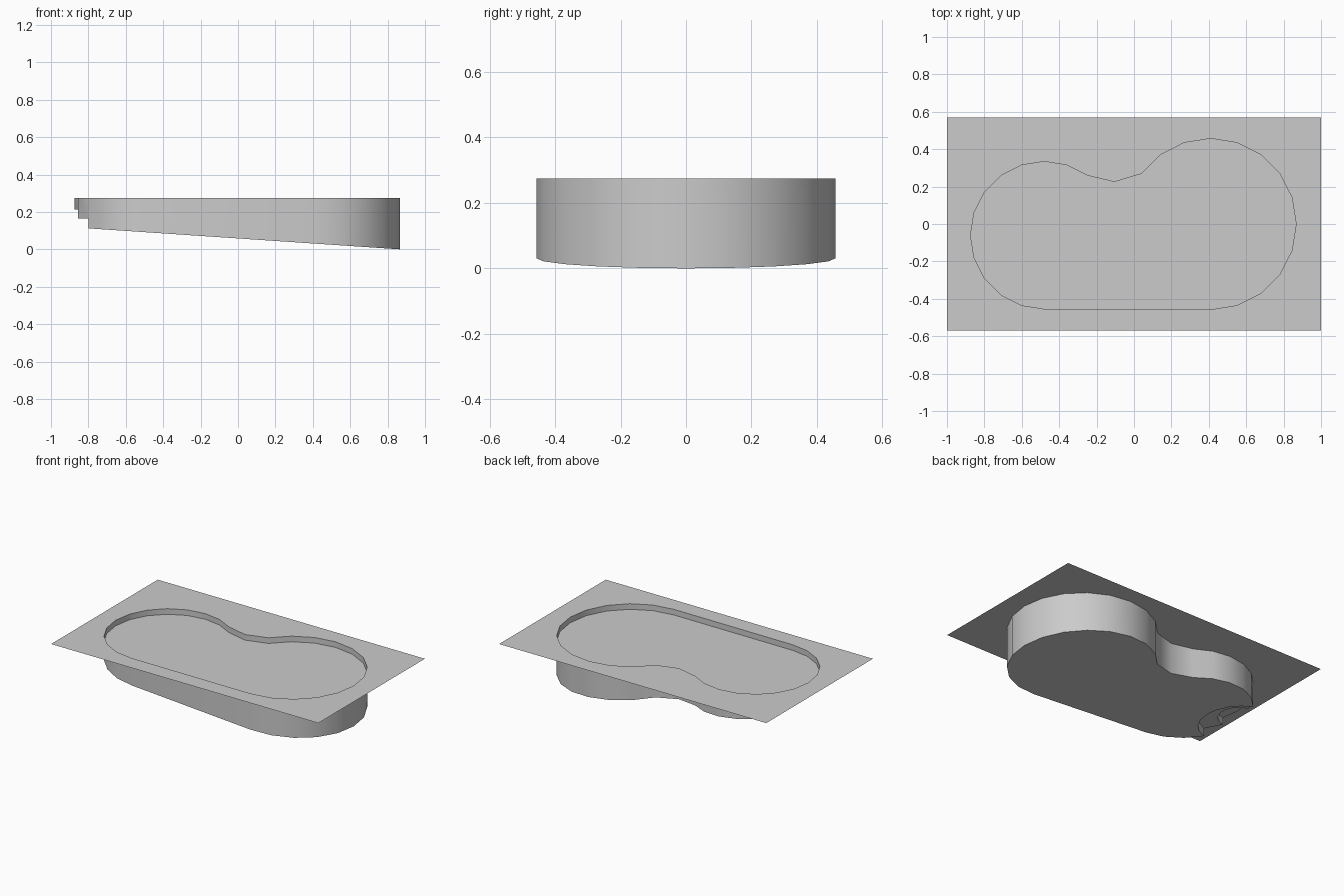
import bpy, bmesh
from math import sin, cos, radians

if "Cube" in bpy.data.objects:
    bpy.data.objects.remove(bpy.data.objects["Cube"])

DECK_Z, WATER_Z = 0.275, 0.237
STEP1_Z, STEP2_Z = 0.213, 0.166


def arc(cx, cy, r, a0, a1, n):
    """n + 1 points along an arc, angles in degrees."""
    return [(cx + r * cos(radians(a0 + (a1 - a0) * i / n)),
             cy + r * sin(radians(a0 + (a1 - a0) * i / n))) for i in range(n + 1)]


def floor_z(p):
    return 0.0673 * (0.867 - p[0])


def flat(z):
    return lambda p: z


def make(name, build, smooth=False):
    bm = bmesh.new()
    build(bm)
    bmesh.ops.remove_doubles(bm, verts=bm.verts, dist=1e-5)
    mesh = bpy.data.meshes.new(name)
    bm.to_mesh(mesh)
    bm.free()
    ob = bpy.data.objects.new(name, mesh)
    bpy.context.collection.objects.link(ob)
    if smooth:
        bpy.ops.object.select_all(action='DESELECT')
        ob.select_set(True)
        bpy.context.view_layer.objects.active = ob
        bpy.ops.object.shade_smooth_by_angle(angle=radians(30))
    return ob


def fill(bm, loops, zf):
    """Fill a flat outline, with further loops cut out as holes."""
    edges = []
    for pts in loops:
        vs = [bm.verts.new((x, y, zf((x, y)))) for x, y in pts]
        edges += [bm.edges.new((vs[i - 1], vs[i])) for i in range(len(vs))]
    res = bmesh.ops.triangle_fill(bm, edges=edges, use_beauty=True, use_dissolve=False)
    for f in res['geom']:
        if isinstance(f, bmesh.types.BMFace):
            f.normal_update()
            if f.normal.z < 0:
                f.normal_flip()


def strip(bm, pts, top, bottom):
    """Upright wall following an open run of points."""
    for a, b in zip(pts, pts[1:]):
        bm.faces.new([bm.verts.new((*p, f(p))) for p, f in
                      ((a, top), (b, top), (b, bottom), (a, bottom))])


# Pool outline: two round ends, a waist point and a straight front edge
big_end = arc(0.41, 0, 0.457, -90, 144, 13)
small_end = arc(-0.48, -0.06, 0.394, 54, 270, 12)
outline = big_end + [(-0.105, 0.225)] + small_end
k = len(big_end) + 1 + 7            # leftmost point, centre of the steps
centre = outline[k]
arc1 = arc(*centre, 0.1233, -81, 81, 9)
arc2 = arc(*centre, 0.2435, -72, 72, 8)
# Pin the step ends to outline points
arc1[0], arc1[-1] = outline[k + 1], outline[k - 1]
arc2[0], arc2[-1] = outline[k + 2], outline[k - 2]

# Deck with the pool opening
deck_edge = [(-1, -0.57), (1, -0.57), (1, 0.57), (-1, 0.57)]
make("deck", lambda bm: fill(bm, [deck_edge, outline], flat(DECK_Z)))

# Water surface
make("water", lambda bm: fill(bm, [outline], flat(WATER_Z)))


# Walls stop at the steps on the shallow end
def walls(bm):
    top = flat(DECK_Z)
    strip(bm, outline[k + 2:] + outline[:k - 1], top, floor_z)
    for i in (k - 2, k + 1):
        strip(bm, outline[i:i + 2], top, flat(STEP2_Z))
    strip(bm, outline[k - 1:k + 2], top, flat(STEP1_Z))


make("pool_walls", walls, True)

# Sloping floor, cut back around the lower step
floor_pts = outline[k + 3:] + outline[:k - 2] + arc2[::-1]
make("pool_floor", lambda bm: fill(bm, [floor_pts], floor_z))


# Two curved entry steps
def upper_step(bm):
    fill(bm, [arc1 + [centre]], flat(STEP1_Z))
    strip(bm, arc1, flat(STEP1_Z), flat(STEP2_Z))


def lower_step(bm):
    fill(bm, [arc2 + arc1[::-1]], flat(STEP2_Z))
    strip(bm, arc2, flat(STEP2_Z), floor_z)


make("upper_step", upper_step, True)
make("lower_step", lower_step, True)
